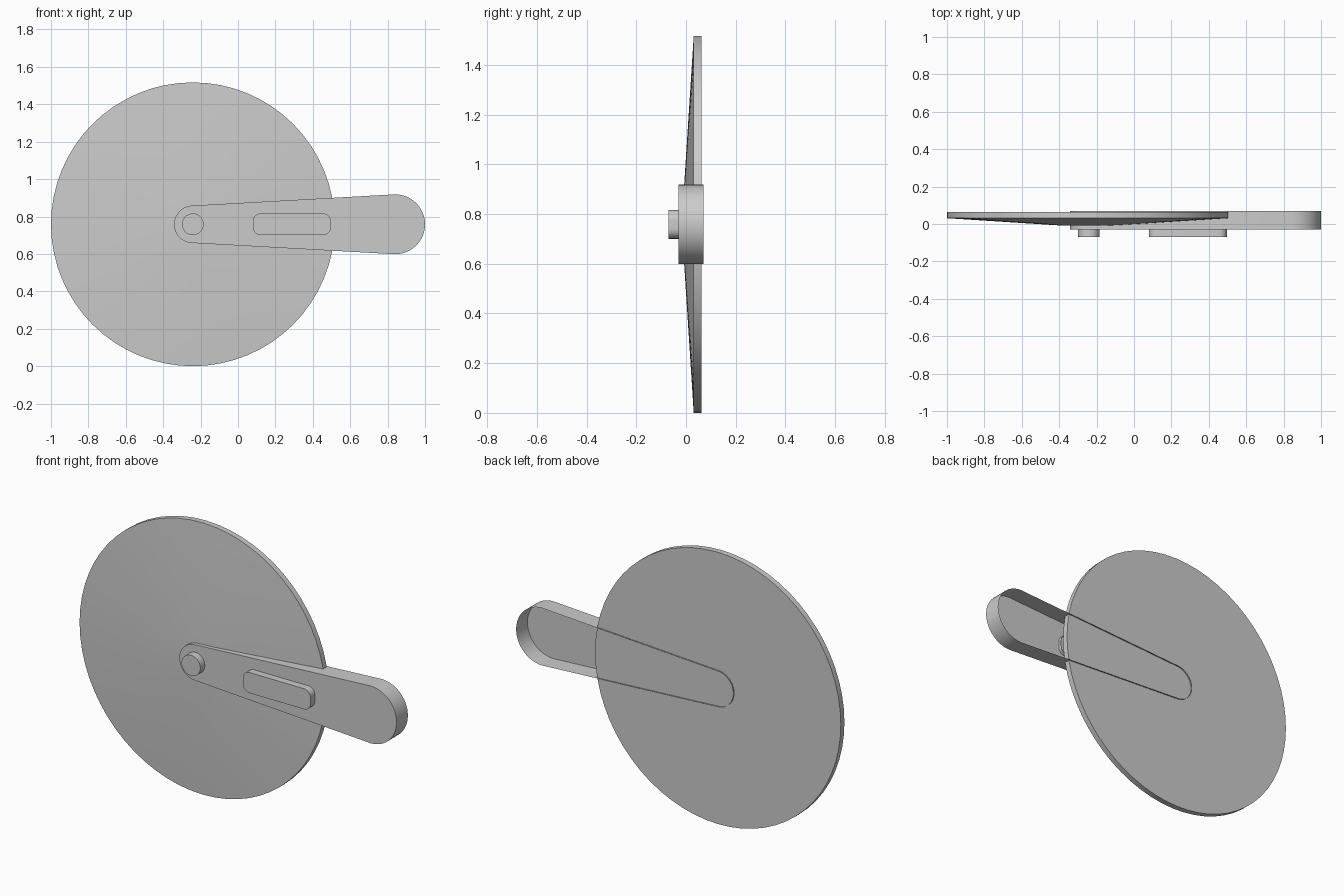
import bpy, bmesh, math
from mathutils import Matrix

if "Cube" in bpy.data.objects:
    bpy.data.objects.remove(bpy.data.objects["Cube"])

CX, CZ = -0.2415, 0.7585   # disc centre


def finish(name, bm, angle=30):
    bmesh.ops.remove_doubles(bm, verts=bm.verts, dist=1e-5)
    me = bpy.data.meshes.new(name)
    bm.to_mesh(me)
    bm.free()
    ob = bpy.data.objects.new(name, me)
    bpy.context.collection.objects.link(ob)
    bpy.ops.object.select_all(action='DESELECT')
    ob.select_set(True)
    bpy.context.view_layer.objects.active = ob
    bpy.ops.object.shade_smooth_by_angle(angle=math.radians(angle))
    return ob


def arc(cx, cz, r, a0, a1, n):
    return [(cx + r * math.cos(math.radians(a0 + (a1 - a0) * i / n)),
             cz + r * math.sin(math.radians(a0 + (a1 - a0) * i / n))) for i in range(n + 1)]


def shell(name, outline, y0, y1):
    """Front cap at y0 with side walls running back to y1, open behind."""
    bm = bmesh.new()
    front = [bm.verts.new((x, y0, z)) for x, z in outline]
    back = [bm.verts.new((x, y1, z)) for x, z in outline]
    bm.faces.new(front)
    n = len(front)
    for i in range(n):
        j = (i + 1) % n
        bm.faces.new((front[j], front[i], back[i], back[j]))
    return finish(name, bm)


# disc: shallow domed front, thin rim, flat back
bm = bmesh.new()
profile = [(0, -0.009), (0.15, -0.008), (0.7585, 0.031), (0.7585, 0.063), (0, 0.063)]
vs = [bm.verts.new((r, y, 0)) for r, y in profile]
es = [bm.edges.new(p) for p in zip(vs, vs[1:])]
bmesh.ops.spin(bm, geom=vs + es, axis=(0, 1, 0), cent=(0, 0, 0),
               angle=2 * math.pi, steps=64)
bmesh.ops.remove_doubles(bm, verts=bm.verts, dist=1e-5)
bmesh.ops.recalc_face_normals(bm, faces=bm.faces)
bmesh.ops.transform(bm, matrix=Matrix.Translation((CX, 0, CZ)), verts=bm.verts)
finish("disc", bm)

# tapered arm with round ends, hollow from behind
arm = arc(0.84, CZ, 0.16, -90, 90, 24) + arc(CX, CZ, 0.1, 90, 270, 24)
shell("arm", arm, -0.03, 0.07)

# pivot knob
shell("pivot_knob", arc(CX, CZ, 0.058, 0, 360, 32)[:-1], -0.07, -0.02)

# rounded grip bar
x0, x1, h, r = 0.08, 0.496, 0.0575, 0.04
bar = []
for cx, cz, a in ((x1 - r, CZ + h - r, 0), (x0 + r, CZ + h - r, 90),
                  (x0 + r, CZ - h + r, 180), (x1 - r, CZ - h + r, 270)):
    bar += arc(cx, cz, r, a, a + 90, 8)
shell("grip_bar", bar, -0.07, -0.01)
